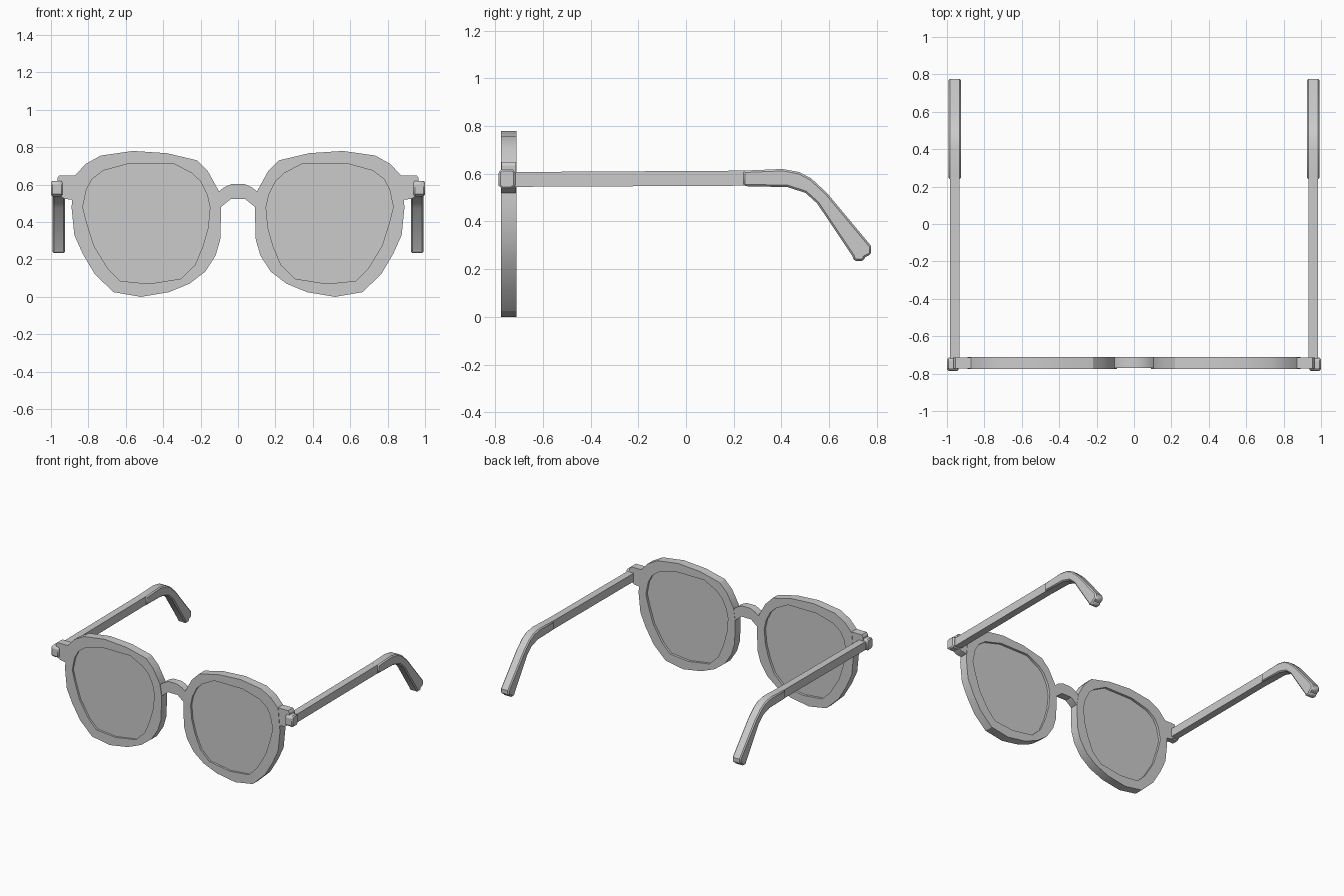
import bpy, bmesh, math

if "Cube" in bpy.data.objects:
    bpy.data.objects.remove(bpy.data.objects["Cube"])

grey = bpy.data.materials.new("frame_grey")
grey.diffuse_color = (0.6, 0.6, 0.6, 1)
grey.use_nodes = True
grey.node_tree.nodes["Principled BSDF"].inputs["Base Color"].default_value = grey.diffuse_color


def finish(name, bm, bevel=0.0):
    bmesh.ops.recalc_face_normals(bm, faces=bm.faces)
    me = bpy.data.meshes.new(name)
    bm.to_mesh(me)
    bm.free()
    me.materials.append(grey)
    me.shade_smooth()
    me.set_sharp_from_angle(angle=math.radians(30))
    ob = bpy.data.objects.new(name, me)
    bpy.context.collection.objects.link(ob)
    if bevel:
        mod = ob.modifiers.new("soft_edges", "BEVEL")
        mod.width = bevel
        mod.segments = 1
        mod.limit_method = "ANGLE"
        mod.angle_limit = math.radians(50)
    return ob


def plate(name, loops, axis, lo, hi, side=1, bevel=0.0):
    """Fill the loops (outline plus holes) and extrude along axis x or y."""
    bm = bmesh.new()
    edges = []
    for loop in loops:
        if axis == "y":
            vs = [bm.verts.new((side * a, lo, b)) for a, b in loop]
        else:
            vs = [bm.verts.new((side * lo, a, b)) for a, b in loop]
        edges += [bm.edges.new((vs[i - 1], vs[i])) for i in range(len(vs))]
    bmesh.ops.triangle_fill(bm, edges=edges, use_beauty=True)
    ext = bmesh.ops.extrude_face_region(bm, geom=bm.faces[:])
    move = (0, hi - lo, 0) if axis == "y" else (side * (hi - lo), 0, 0)
    bmesh.ops.translate(bm, vec=move, verts=[g for g in ext["geom"] if isinstance(g, bmesh.types.BMVert)])
    bmesh.ops.dissolve_limit(bm, angle_limit=0.01, verts=bm.verts[:], edges=bm.edges[:])
    return finish(name, bm, bevel)


# Rim outline and lens opening, (x, z)
outer = [(.89, .477), (.875, .33), (.83, .23), (.765, .12), (.665, .025), (.52, 0),
         (.37, .025), (.26, .07), (.175, .135), (.12, .22), (.095, .305), (.09, .477),
         (.105, .57), (.16, .67), (.22, .73), (.38, .768), (.56, .78), (.735, .755),
         (.815, .71), (.875, .645)]
inner = [(.83, .48), (.81, .575), (.78, .63), (.72, .675), (.58, .713), (.347, .713),
         (.245, .66), (.2, .617), (.165, .547), (.15, .477), (.16, .37), (.187, .273),
         (.23, .17), (.305, .097), (.475, .07), (.63, .085), (.695, .15), (.77, .273),
         (.81, .40)]
# Lug beside the rim, (x, z)
lug = [(.86, .65), (.955, .65), (.965, .635), (.965, .55), (.93, .525), (.86, .515)]
# Straight arm and curved ear tip, (y, z)
arm = [(-.75, .545), (-.75, .607), (.25, .613), (.25, .55)]
tip = [(.24, .613), (.404, .62), (.475, .607), (.525, .58), (.59, .52), (.776, .297),
       (.776, .263), (.75, .25), (.743, .234), (.705, .234), (.697, .255), (.55, .475),
       (.5, .52), (.425, .544), (.24, .548)]
# Hinge block, (y, z)
hinge = [(-.785, .55), (-.785, .61), (-.77, .62), (-.73, .62), (-.715, .61),
         (-.715, .55), (-.73, .537), (-.77, .537)]

for side, tag in ((1, "right"), (-1, "left")):
    plate("rim_" + tag, [outer, inner], "y", -.775, -.71, side)
    plate("lens_" + tag, [inner], "y", -.76, -.728, side)
    plate("lug_" + tag, [lug], "y", -.772, -.713, side)
    plate("hinge_" + tag, [hinge], "x", .937, 1.0, side, .008)
    plate("arm_" + tag, [arm], "x", .932, .985, side)
    plate("ear_tip_" + tag, [tip], "x", .925, .993, side, .008)

# Arched nose bridge between the rims
top = [(-.115, .55), (-.1, .565), (-.075, .585), (-.035, .603), (.035, .603), (.075, .585), (.1, .565), (.115, .55)]
under = [(.1, .48), (.085, .485), (.04, .522), (-.04, .522), (-.085, .485), (-.1, .48)]
plate("bridge", [top + under], "y", -.77, -.712)
